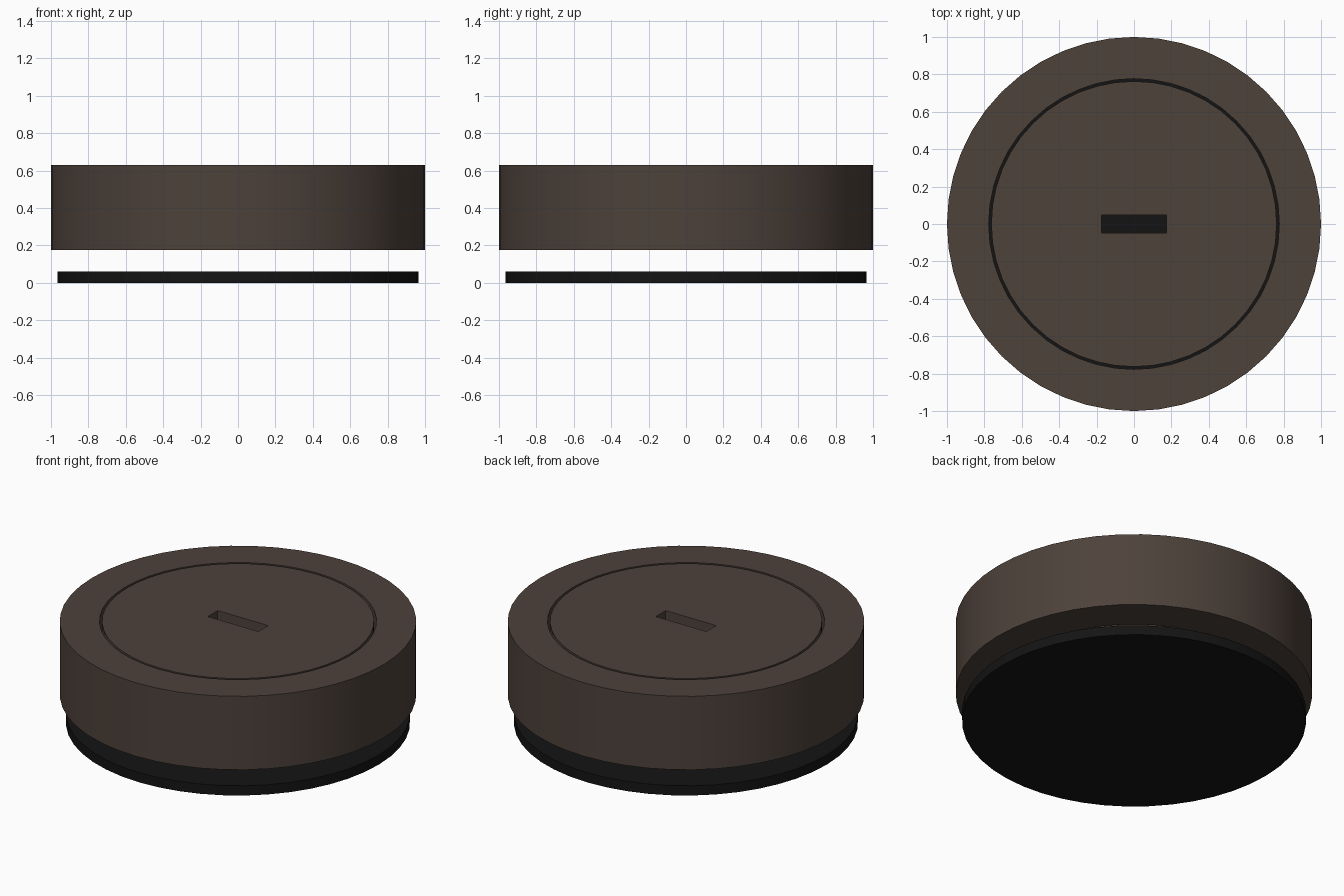
import bpy, bmesh, math

if "Cube" in bpy.data.objects:
    bpy.data.objects.remove(bpy.data.objects["Cube"])

SIDES = 48
Z0, Z1 = 0.175, 0.63


def material(name, rgb):
    m = bpy.data.materials.new(name)
    m.diffuse_color = (*rgb, 1)
    m.use_nodes = True
    m.node_tree.nodes["Principled BSDF"].inputs["Base Color"].default_value = m.diffuse_color
    return m


brown = material("dark_brown", (0.075, 0.054, 0.043))
black = material("black", (0.007, 0.007, 0.007))


def finish(obj):
    bpy.ops.object.select_all(action='DESELECT')
    obj.select_set(True)
    bpy.context.view_layer.objects.active = obj
    bpy.ops.object.shade_smooth_by_angle(angle=math.radians(30))


def loop_points(radius):
    return [(radius * math.cos(2 * math.pi * i / SIDES),
             radius * math.sin(2 * math.pi * i / SIDES)) for i in range(SIDES)]


def plate(name, outline, z0, z1, mat, hole=None):
    """Upright extrusion of an outline, with an optional hole through it."""
    bm = bmesh.new()
    edges = []
    for pts in [outline] + ([hole] if hole else []):
        vs = [bm.verts.new((x, y, z0)) for x, y in pts]
        edges += [bm.edges.new((vs[i - 1], vs[i])) for i in range(len(vs))]
    bmesh.ops.triangle_fill(bm, edges=edges, use_beauty=True, use_dissolve=False)
    ext = bmesh.ops.extrude_face_region(bm, geom=bm.faces[:], use_keep_orig=True)
    top = [g for g in ext['geom'] if isinstance(g, bmesh.types.BMVert)]
    bmesh.ops.translate(bm, verts=top, vec=(0, 0, z1 - z0))
    bmesh.ops.recalc_face_normals(bm, faces=bm.faces[:])
    me = bpy.data.meshes.new(name)
    bm.to_mesh(me)
    bm.free()
    me.materials.append(mat)
    obj = bpy.data.objects.new(name, me)
    bpy.context.collection.objects.link(obj)
    finish(obj)
    return obj


# Outer collar, separated from the core by a thin gap
plate("outer_ring", loop_points(1.0), Z0, Z1, brown, hole=loop_points(0.777))

# Inner core with a rectangular slot through the middle
slot = [(-0.173, -0.048), (0.173, -0.048), (0.173, 0.048), (-0.173, 0.048)]
plate("slotted_core", loop_points(0.763), Z0, Z1, brown, hole=slot)

# Thin base disc floating below
plate("base_disc", loop_points(0.965), 0.0, 0.06, black)
